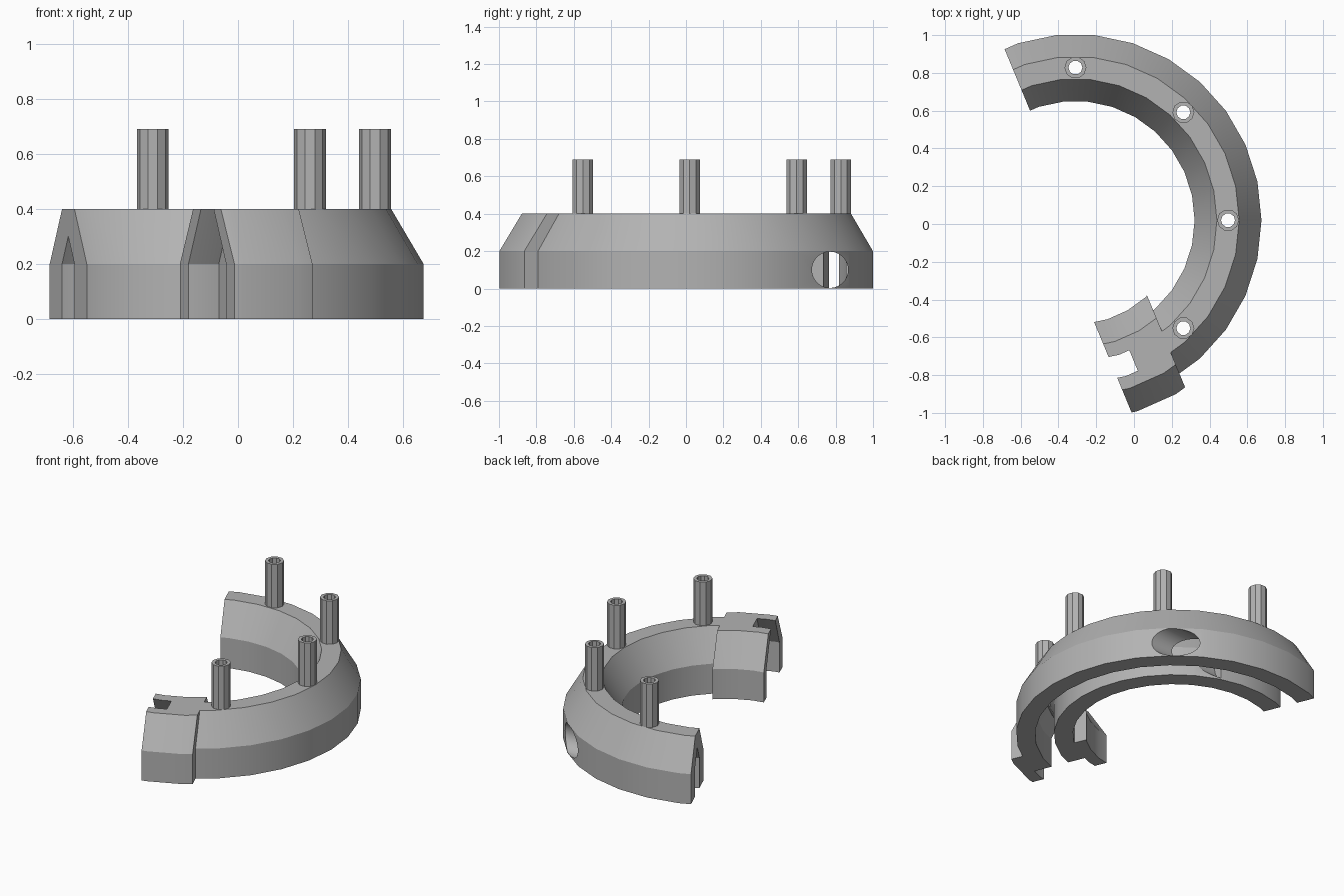
import bpy, bmesh
from math import radians, cos, sin, tau
from mathutils import Vector

cube = bpy.data.objects.get("Cube")
if cube:
    bpy.data.objects.remove(cube, do_unlink=True)

CENTRE = Vector((-0.31, 0.02, 0))      # axis of the ring
CUT = radians(-67.5)                   # direction of the split line
ALONG = Vector((cos(CUT), sin(CUT), 0))
PAST = Vector((sin(CUT), -cos(CUT), 0))  # points out of the socket end
RING_SIDES, POST_SIDES = 30, 10
TOP, SHOULDER, POST_TOP = 0.4, 0.2, 0.69
MID = 0.808                            # radius of the post circle

grey = bpy.data.materials.new("mid grey")
grey.use_nodes = True
colour = (0.45, 0.45, 0.45, 1)
grey.diffuse_color = colour
grey.node_tree.nodes["Principled BSDF"].inputs["Base Color"].default_value = colour


def lathe(bm, profile, sides, centre):
    """Turn a closed (radius, z) profile all the way round a vertical axis."""
    rows = []
    for i in range(sides):
        a = tau * i / sides
        rows.append([bm.verts.new(centre + Vector((r * cos(a), r * sin(a), z)))
                     for r, z in profile])
    n = len(profile)
    for i in range(sides):
        p, q = rows[i], rows[(i + 1) % sides]
        for j in range(n):
            k = (j + 1) % n
            bm.faces.new((p[j], q[j], q[k], p[k]))


def trim(bm, normal, offset):
    """Remove everything further than offset along normal from the ring axis."""
    bmesh.ops.bisect_plane(bm, geom=bm.verts[:] + bm.edges[:] + bm.faces[:],
                           dist=1e-5, plane_co=CENTRE + normal * offset,
                           plane_no=normal, clear_outer=True)


def finish(bm, name):
    rim = [e for e in bm.edges if e.is_boundary]
    if rim:
        bmesh.ops.edgeloop_fill(bm, edges=rim)
    bmesh.ops.recalc_face_normals(bm, faces=bm.faces[:])
    mesh = bpy.data.meshes.new(name)
    bm.to_mesh(mesh)
    bm.free()
    mesh.materials.append(grey)
    obj = bpy.data.objects.new(name, mesh)
    bpy.context.collection.objects.link(obj)
    return obj


def activate(obj):
    bpy.ops.object.select_all(action='DESELECT')
    obj.select_set(True)
    bpy.context.view_layer.objects.active = obj


def prism(bm, radius, sides, start, end):
    """Solid round bar between two points, with a corner on the first side axis."""
    axis = (end - start).normalized()
    side = Vector((1, 0, 0)) if abs(axis.z) > 0.5 else Vector((0, 0, 1))
    up = axis.cross(side)
    rings = [[bm.verts.new(p + radius * (side * cos(tau * i / sides) + up * sin(tau * i / sides)))
              for i in range(sides)] for p in (start, end)]
    for i in range(sides):
        j = (i + 1) % sides
        bm.faces.new((rings[0][i], rings[0][j], rings[1][j], rings[1][i]))
    bm.faces.new(rings[0])
    bm.faces.new(rings[1])


# Half ring: bevelled shell with a peaked channel underneath
ring_profile = [(0.631, 0), (0.631, SHOULDER), (0.749, TOP), (0.867, TOP),
                (0.985, SHOULDER), (0.985, 0), (0.867, 0), (0.867, SHOULDER),
                (MID, 0.3), (0.749, SHOULDER), (0.749, 0)]
bm = bmesh.new()
lathe(bm, ring_profile, RING_SIDES, CENTRE)
trim(bm, PAST, 0)
half_ring = finish(bm, "half_ring")

# Socket walls wrapping the ring end, leaving room for the next segment
walls = {
    "outer_socket_wall": [(0.985, 0), (0.985, SHOULDER), (0.867, TOP),
                          (0.935, TOP), (1.063, SHOULDER), (1.063, 0)],
    "inner_socket_wall": [(0.631, 0), (0.631, SHOULDER), (0.749, TOP),
                          (0.675, TOP), (0.551, SHOULDER), (0.551, 0)],
}
parts = [half_ring]
for name, profile in walls.items():
    bm = bmesh.new()
    lathe(bm, profile, RING_SIDES, CENTRE)
    trim(bm, -ALONG, -0.3)
    trim(bm, PAST, 0.115)
    trim(bm, -PAST, 0.198)
    parts.append(finish(bm, name))

# Hollow posts, and the bores below them
POST_R, BORE_R = 0.058, 0.037
cutter_bm = bmesh.new()
for i, angle in enumerate((-45, 0, 45, 90)):
    a = radians(angle)
    base = CENTRE + MID * Vector((cos(a), sin(a), 0))
    bm = bmesh.new()
    lathe(bm, [(BORE_R, TOP), (POST_R, TOP), (POST_R, POST_TOP), (BORE_R, POST_TOP)],
          POST_SIDES, base)
    parts.append(finish(bm, f"post_{i + 1}"))
    prism(cutter_bm, BORE_R, POST_SIDES,
          base + Vector((0, 0, SHOULDER)), base + Vector((0, 0, 0.5)))

# Cable hole running sideways into the channel
hole = CENTRE + Vector((0, 0.75, 0.1))
prism(cutter_bm, 0.097, 28, hole + Vector((0.22, 0, 0)), hole + Vector((1.2, 0, 0)))
cutter = finish(cutter_bm, "hole_cutter")
cutter.hide_render = True

activate(half_ring)
mod = half_ring.modifiers.new("holes", 'BOOLEAN')
mod.operation = 'DIFFERENCE'
mod.solver = 'EXACT'
mod.object = cutter
bpy.ops.object.modifier_apply(modifier=mod.name)
bpy.data.objects.remove(cutter, do_unlink=True)

# Smooth the curved walls, keep the edges crisp
for obj in parts:
    activate(obj)
    bpy.ops.object.shade_smooth_by_angle(angle=radians(20))
